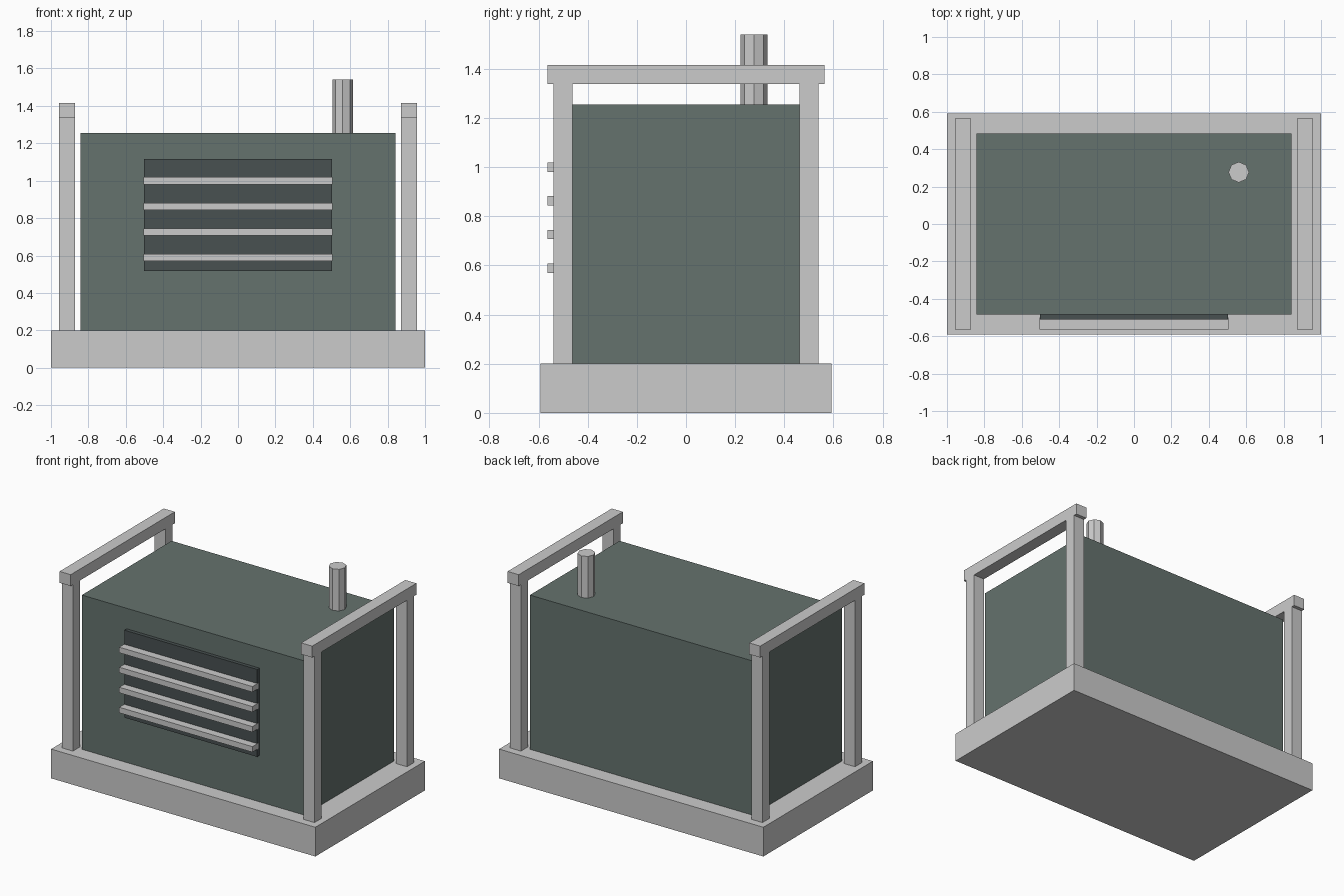
import bpy

if "Cube" in bpy.data.objects:
    bpy.data.objects.remove(bpy.data.objects["Cube"])


def material(name, rgb):
    mat = bpy.data.materials.new(name)
    mat.diffuse_color = (*rgb, 1)
    mat.use_nodes = True
    mat.node_tree.nodes["Principled BSDF"].inputs["Base Color"].default_value = mat.diffuse_color
    return mat


PALE = material("pale_grey", (0.6, 0.63, 0.6))
GREEN = material("grey_green", (0.13, 0.17, 0.155))
DARK = material("dark_slate", (0.065, 0.082, 0.083))


def box(name, x, y, z, mat):
    """Axis-aligned box from (min, max) ranges."""
    bpy.ops.mesh.primitive_cube_add(size=1, location=[(a + b) / 2 for a, b in (x, y, z)])
    ob = bpy.context.object
    ob.name = name
    ob.scale = [b - a for a, b in (x, y, z)]
    bpy.ops.object.transform_apply(location=False, rotation=False, scale=True)
    ob.data.materials.append(mat)
    return ob


# Plinth and main housing
box("base_slab", (-1, 1), (-0.592, 0.592), (0, 0.2), PALE)
box("housing", (-0.842, 0.842), (-0.485, 0.485), (0.2, 1.255), GREEN)

# Vent panel with four slats on the front
box("vent_panel", (-0.502, 0.502), (-0.51, -0.475), (0.517, 1.115), DARK)
for i in range(4):
    z = 0.589 + i * 0.137
    box(f"vent_slat_{i + 1}", (-0.504, 0.504), (-0.564, -0.5), (z - 0.019, z + 0.019), PALE)

# Lifting frames at both ends: two posts and a top rail each
for side, s in (("left", -1), ("right", 1)):
    x = (s * 0.914 - 0.042, s * 0.914 + 0.042)
    for end, e in (("front", -1), ("back", 1)):
        box(f"{side}_{end}_post", x, (e * 0.5 - 0.039, e * 0.5 + 0.039), (0.2, 1.34), PALE)
    box(f"{side}_rail", x, (-0.563, 0.563), (1.338, 1.416), PALE)

# Octagonal exhaust pipe
bpy.ops.mesh.primitive_cylinder_add(vertices=8, radius=0.055, depth=0.29, location=(0.56, 0.277, 1.395))
pipe = bpy.context.object
pipe.name = "exhaust_pipe"
pipe.data.materials.append(PALE)
